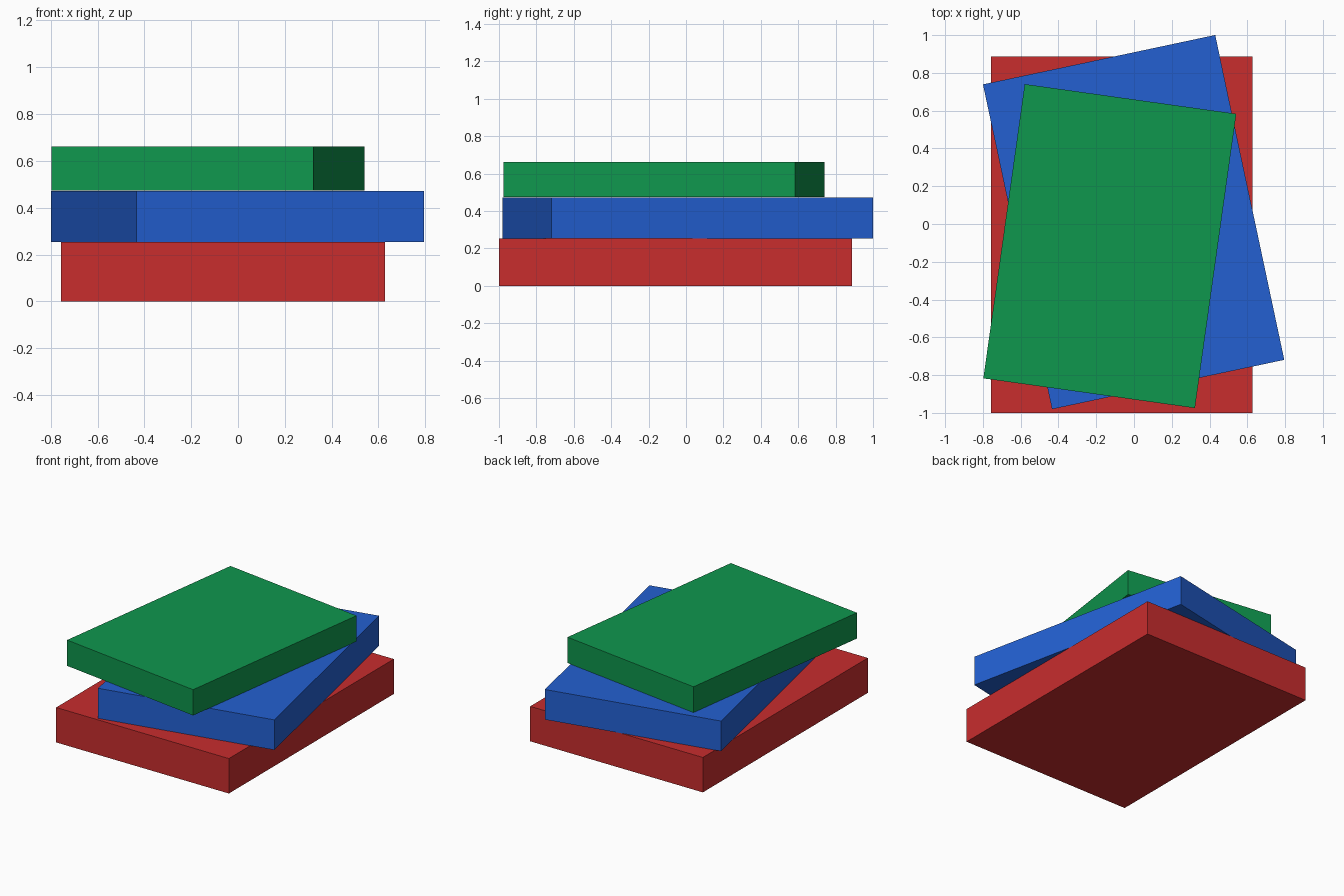
import bpy
import math

if "Cube" in bpy.data.objects:
    bpy.data.objects.remove(bpy.data.objects["Cube"])


def slab(name, size, centre, bottom, top, angle, colour):
    """Flat box lying between two heights, turned about z, in one colour."""
    bpy.ops.mesh.primitive_cube_add(size=1)
    ob = bpy.context.object
    ob.name = name
    ob.scale = (size[0], size[1], top - bottom)
    ob.location = (centre[0], centre[1], (bottom + top) / 2)
    ob.rotation_euler.z = math.radians(angle)
    mat = bpy.data.materials.new(name.split("_")[0])
    mat.diffuse_color = (*colour, 1)
    mat.use_nodes = True
    mat.node_tree.nodes["Principled BSDF"].inputs["Base Color"].default_value = mat.diffuse_color
    ob.data.materials.append(mat)
    return ob


# Stack of three closed books, each turned a different way
slab("red_bottom_book", (1.384, 1.888), (-0.065, -0.056), 0.0, 0.253, 0, (0.578, 0.026, 0.027))
slab("blue_middle_book", (1.257, 1.758), (-0.002, 0.01), 0.253, 0.471, 12, (0.017, 0.117, 0.64))
slab("green_top_book", (1.131, 1.573), (-0.128, -0.117), 0.474, 0.661, -8, (0.0048, 0.31, 0.076))
